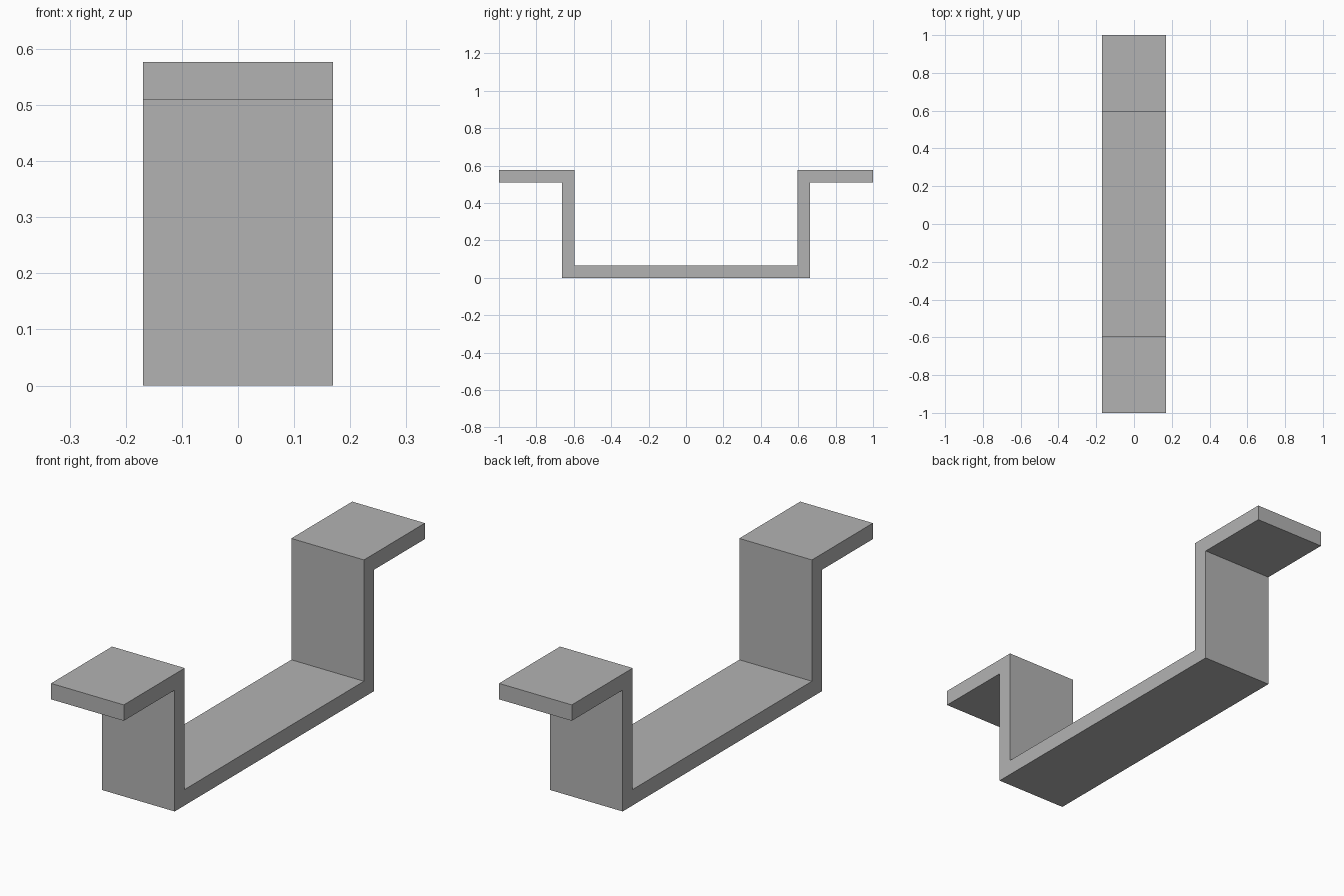
import bpy
import bmesh

if "Cube" in bpy.data.objects:
    bpy.data.objects.remove(bpy.data.objects["Cube"], do_unlink=True)

# Plain grey finish
grey = bpy.data.materials.new("plain_grey")
grey.use_nodes = True
colour = (0.45, 0.45, 0.45, 1)
grey.diffuse_color = colour
grey.node_tree.nodes["Principled BSDF"].inputs["Base Color"].default_value = colour

HALF_WIDTH = 0.169
HEIGHT = 0.577
THICK = 0.067
OUTER = 0.662          # outer face of the uprights
INNER = OUTER - THICK  # inner face of the uprights

# Half of the strap section as (y, z), from the floor out to the flange and back
half = [(OUTER, 0), (OUTER, HEIGHT - THICK), (1, HEIGHT - THICK),
        (1, HEIGHT), (INNER, HEIGHT), (INNER, THICK)]
section = half + [(-y, z) for y, z in reversed(half)]

# Bracket: the mirrored section extruded across its width
bm = bmesh.new()
face = bm.faces.new([bm.verts.new((-HALF_WIDTH, y, z)) for y, z in section])
extruded = bmesh.ops.extrude_face_region(bm, geom=[face])
verts = [v for v in extruded["geom"] if isinstance(v, bmesh.types.BMVert)]
bmesh.ops.translate(bm, verts=verts, vec=(2 * HALF_WIDTH, 0, 0))
bmesh.ops.recalc_face_normals(bm, faces=bm.faces)

mesh = bpy.data.meshes.new("strap_bracket")
bm.to_mesh(mesh)
bm.free()
mesh.materials.append(grey)
bracket = bpy.data.objects.new("strap_bracket", mesh)
bpy.context.collection.objects.link(bracket)
